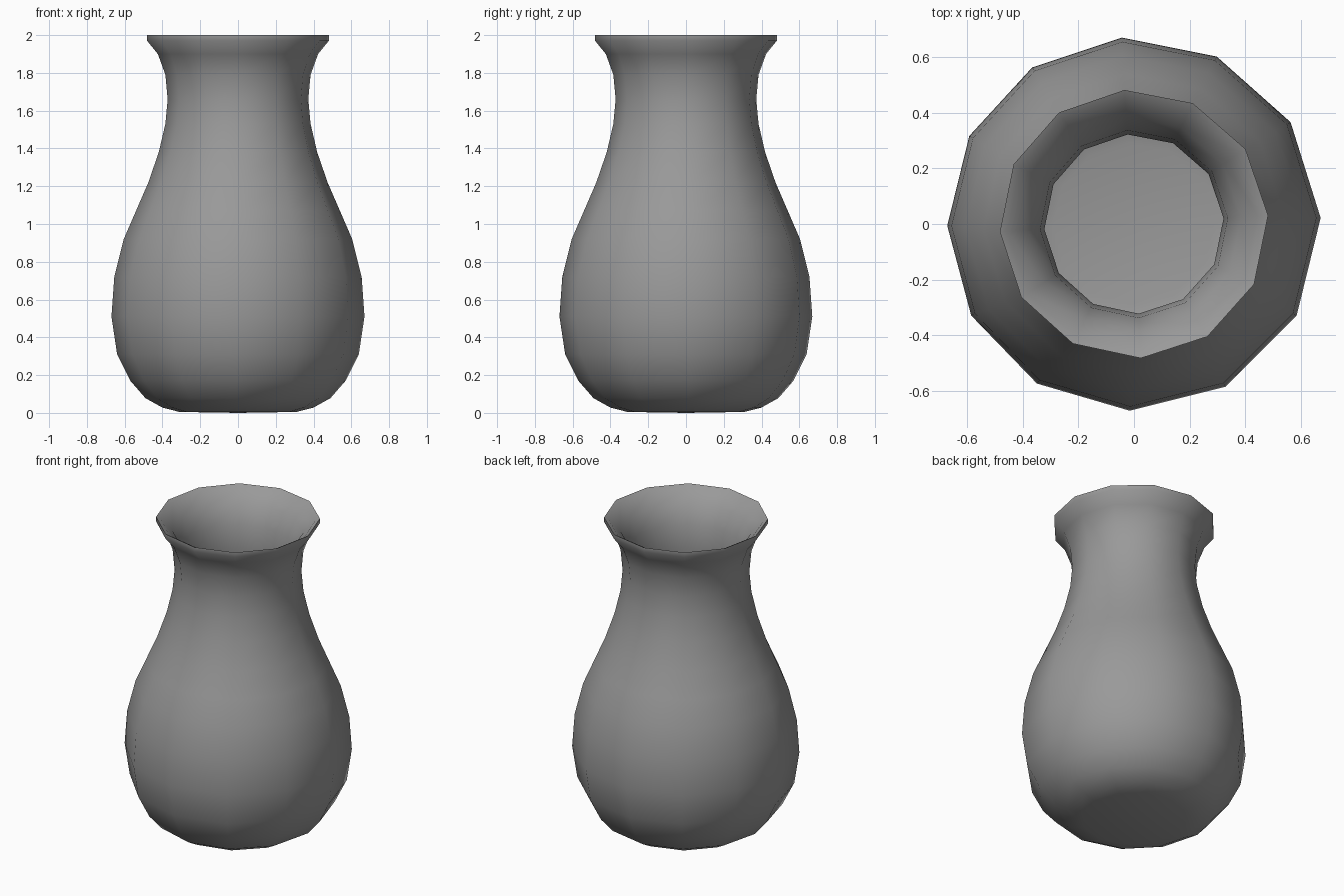
import bpy, bmesh, math

if "Cube" in bpy.data.objects:
    bpy.data.objects.remove(bpy.data.objects["Cube"])

SIDES = 12

# Outer profile (radius, height) from foot to lip
outer = [(0.31, 0.005), (0.40, 0.028), (0.49, 0.078), (0.57, 0.17), (0.64, 0.31),
         (0.67, 0.51), (0.655, 0.72), (0.605, 0.92), (0.54, 1.07), (0.475, 1.22),
         (0.42, 1.38), (0.385, 1.53), (0.373, 1.66), (0.385, 1.79), (0.425, 1.90),
         (0.482, 1.97), (0.482, 2.0)]
# Inner wall from lip down to the floor
inner = [(0.455, 1.985), (0.385, 1.91), (0.337, 1.80), (0.322, 1.66), (0.334, 1.53),
         (0.37, 1.38), (0.43, 1.22), (0.495, 1.06), (0.56, 0.91), (0.61, 0.71),
         (0.625, 0.51), (0.595, 0.325), (0.53, 0.20), (0.46, 0.115), (0.38, 0.07),
         (0.29, 0.05)]


def ring(bm, r, z):
    """Twelve-sided ring, slightly uneven around the belly."""
    belly = max(0.0, min(1.0, (1.6 - z) / 0.9))
    verts = []
    for i in range(SIDES):
        a = math.radians(30 * i)
        base = 3.5 - 2.3 * belly
        wobble = (0.6 + 2.0 * belly) * math.cos(a - math.radians(75))
        a += math.radians(base + wobble)
        verts.append(bm.verts.new((r * math.cos(a), r * math.sin(a), z)))
    return verts


# Vase: outer wall, lip, inner wall and floor in one lathed shell
bm = bmesh.new()
rings = [ring(bm, r, z) for r, z in outer + inner]
for lo, hi in zip(rings, rings[1:]):
    for i in range(SIDES):
        j = (i + 1) % SIDES
        bm.faces.new((lo[i], lo[j], hi[j], hi[i]))

# Close the foot and the inside floor with fans
for loop, z in ((rings[0], 0.0), (rings[-1], 0.047)):
    centre = bm.verts.new((0, 0, z))
    for i in range(SIDES):
        bm.faces.new((loop[i], loop[(i + 1) % SIDES], centre))
bmesh.ops.recalc_face_normals(bm, faces=bm.faces[:])

mesh = bpy.data.meshes.new("vase")
bm.to_mesh(mesh)
bm.free()
vase = bpy.data.objects.new("vase", mesh)
bpy.context.collection.objects.link(vase)

# Dark grey glaze
glaze = bpy.data.materials.new("dark_grey")
glaze.diffuse_color = (0.32, 0.32, 0.32, 1)
glaze.use_nodes = True
glaze.node_tree.nodes["Principled BSDF"].inputs["Base Color"].default_value = glaze.diffuse_color
mesh.materials.append(glaze)

# Smooth shading with a crisp lip
bpy.context.view_layer.objects.active = vase
vase.select_set(True)
bpy.ops.object.shade_smooth_by_angle(angle=math.radians(60))
